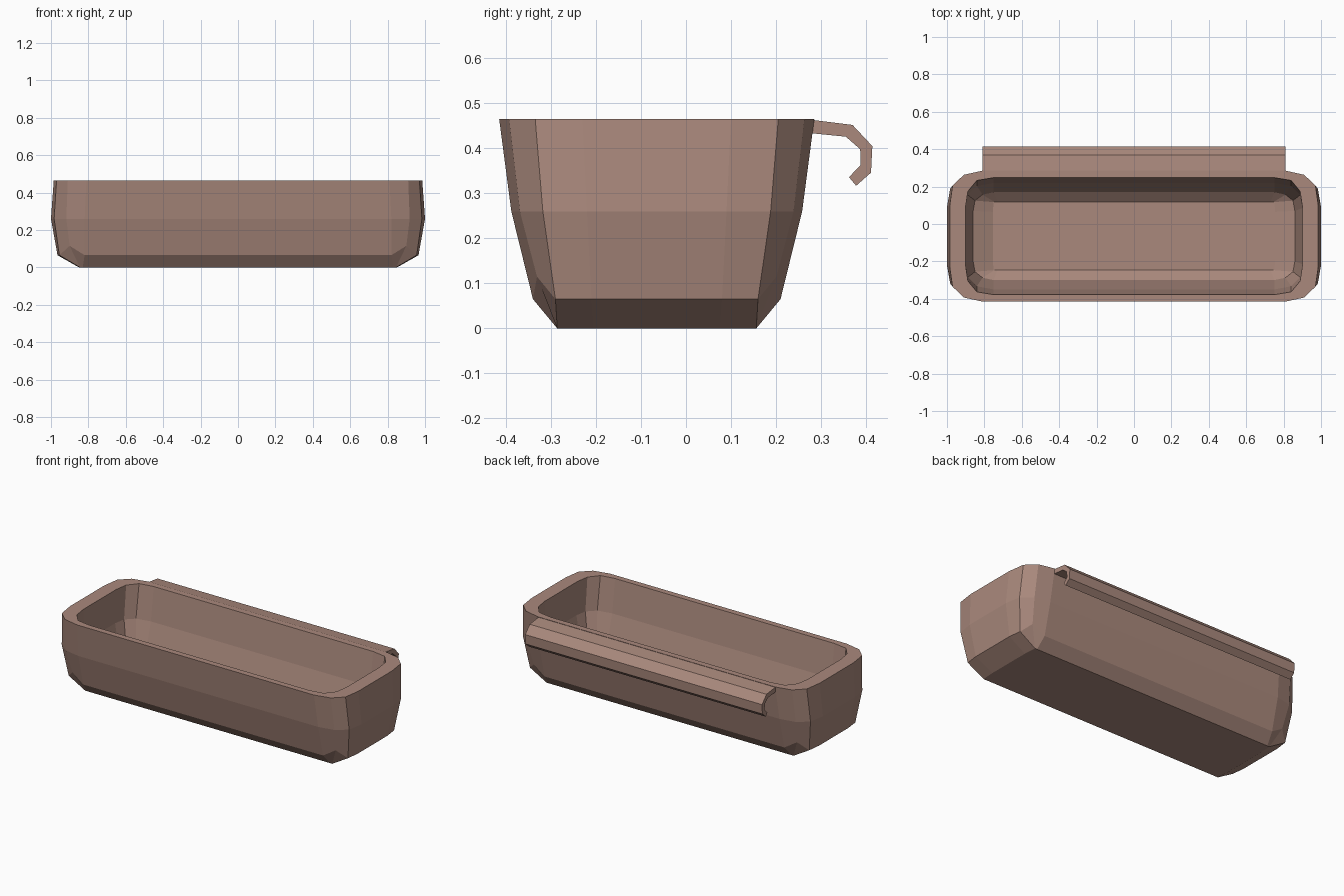
import bpy, bmesh

if "Cube" in bpy.data.objects:
    bpy.data.objects.remove(bpy.data.objects["Cube"])

clay = bpy.data.materials.new("dusty_brown")
clay.diffuse_color = (0.40, 0.25, 0.203, 1)
clay.use_nodes = True
clay.node_tree.nodes["Principled BSDF"].inputs["Base Color"].default_value = clay.diffuse_color
YC = -0.065  # centre line of the tub in y


def finish(bm, name):
    bmesh.ops.remove_doubles(bm, verts=bm.verts[:], dist=0.0005)
    bmesh.ops.recalc_face_normals(bm, faces=bm.faces[:])
    me = bpy.data.meshes.new(name)
    bm.to_mesh(me)
    bm.free()
    me.materials.append(clay)
    ob = bpy.data.objects.new(name, me)
    bpy.context.collection.objects.link(ob)
    return ob


def ring(bm, z, corner, lift=0):
    """Mirror one four-point corner (x, distance from centre line) into a loop."""
    c = [(x, d, z + (lift if i == 1 else 0)) for i, (x, d) in enumerate(corner)]
    r = c[::-1]
    pts = ([(x, -d, h) for x, d, h in c] + [(x, d, h) for x, d, h in r]
           + [(-x, d, h) for x, d, h in c] + [(-x, -d, h) for x, d, h in r])
    return [bm.verts.new((x, y + YC, h)) for x, y, h in pts]


# Tub: outer wall from the base up, over the rim and down the inside
bm = bmesh.new()
rings = [
    ring(bm, 0.0, [(0.83, 0.221), (0.845, 0.221), (0.845, 0.221), (0.85, 0.14)]),
    ring(bm, 0.065, [(0.82, 0.275), (0.90, 0.266), (0.955, 0.225), (0.965, 0.145)], 0.05),
    ring(bm, 0.26, [(0.82, 0.323), (0.918, 0.304), (0.983, 0.253), (1.0, 0.155)]),
    ring(bm, 0.465, [(0.81, 0.35), (0.91, 0.328), (0.97, 0.27), (0.985, 0.165)]),
    ring(bm, 0.465, [(0.75, 0.313), (0.84, 0.298), (0.888, 0.24), (0.90, 0.16)]),
    ring(bm, 0.26, [(0.75, 0.285), (0.84, 0.268), (0.888, 0.22), (0.90, 0.15)]),
    ring(bm, 0.085, [(0.75, 0.235), (0.81, 0.222), (0.85, 0.19), (0.86, 0.135)]),
    ring(bm, 0.04, [(0.73, 0.182), (0.745, 0.182), (0.75, 0.182), (0.755, 0.13)]),
]
for a, b in zip(rings, rings[1:]):
    n = len(a)
    for i in range(n):
        j = (i + 1) % n
        bm.faces.new((a[i], a[j], b[j], b[i]))
bm.faces.new(rings[0])
bm.faces.new(rings[-1])
finish(bm, "tub")

# Hooked lip along the back rim
profile = [(0.275, 0.464), (0.37, 0.452), (0.414, 0.405), (0.411, 0.346), (0.378, 0.317),
           (0.362, 0.336), (0.388, 0.363), (0.387, 0.398), (0.355, 0.426), (0.275, 0.434)]
bm = bmesh.new()
face = bm.faces.new([bm.verts.new((-0.81, y, z)) for y, z in profile])
out = bmesh.ops.extrude_face_region(bm, geom=[face], use_keep_orig=True)
bmesh.ops.translate(bm, vec=(1.62, 0, 0),
                    verts=[v for v in out["geom"] if isinstance(v, bmesh.types.BMVert)])
finish(bm, "back_hook")
